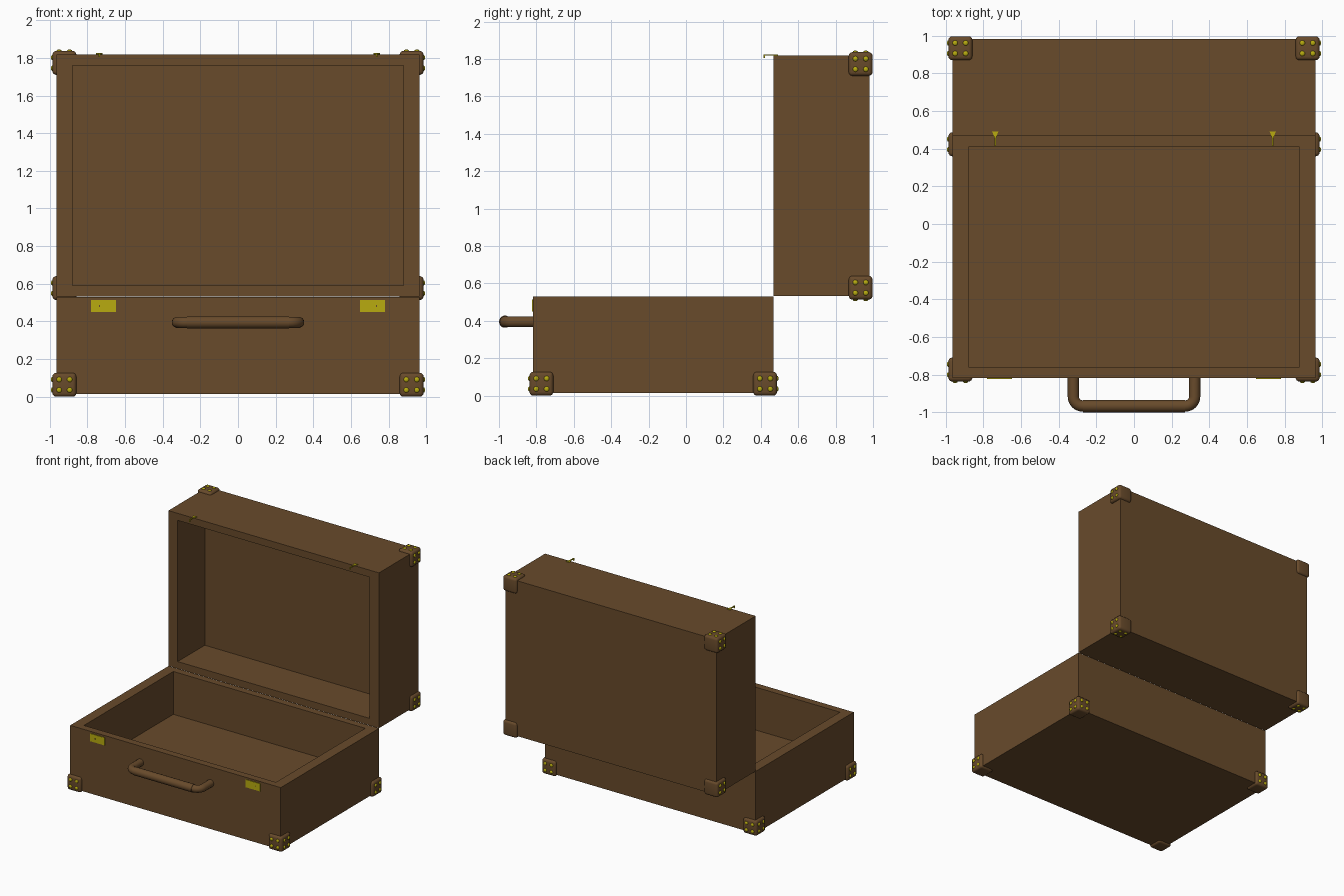
import bpy
import bmesh
from math import radians
from mathutils import Matrix, Vector

cube = bpy.data.objects.get("Cube")
if cube:
    bpy.data.objects.remove(cube, do_unlink=True)


def material(name, colour):
    m = bpy.data.materials.new(name)
    m.use_nodes = True
    m.diffuse_color = colour
    m.node_tree.nodes["Principled BSDF"].inputs["Base Color"].default_value = colour
    return m


LEATHER = material("brown leather", (0.138, 0.069, 0.024, 1))
BRASS = material("yellow brass", (0.48, 0.41, 0.005, 1))


def finish(name, bm, mat, smooth=False):
    bmesh.ops.recalc_face_normals(bm, faces=bm.faces[:])
    mesh = bpy.data.meshes.new(name)
    bm.to_mesh(mesh)
    bm.free()
    mesh.materials.append(mat)
    obj = bpy.data.objects.new(name, mesh)
    bpy.context.collection.objects.link(obj)
    if smooth:
        bpy.ops.object.select_all(action='DESELECT')
        obj.select_set(True)
        bpy.context.view_layer.objects.active = obj
        bpy.ops.object.shade_smooth_by_angle(angle=radians(40))
    return obj


def add_box(bm, centre, size):
    m = Matrix.Translation(centre) @ Matrix.Diagonal((*size, 1))
    return bmesh.ops.create_cube(bm, size=1, matrix=m)["verts"]


HALF_X, HALF_Y, HEIGHT = 0.965, 0.6435, 0.515
CORNER = Vector((0.922, 0.598, 0.0485))
CORNER_SIZE = 0.127


def tray(name, place):
    """Open half of the case: hollow shell, rounded corner guards and rivets."""
    # Shell with a recessed compartment
    bm = bmesh.new()
    add_box(bm, (0, 0, HEIGHT / 2), (HALF_X * 2, HALF_Y * 2, HEIGHT))
    bm.faces.ensure_lookup_table()
    top = max(bm.faces, key=lambda f: f.calc_center_median().z)
    bmesh.ops.inset_individual(bm, faces=[top], thickness=0.05)
    for v in top.verts:
        v.co.x = 0.88 if v.co.x > 0 else -0.88
        v.co.y = 0.585 if v.co.y > 0 else -0.585
    floor = bmesh.ops.extrude_discrete_faces(bm, faces=[top])["faces"][0]
    bmesh.ops.translate(bm, verts=floor.verts[:], vec=(0, 0, -0.355))
    bm.transform(place)
    finish(name + "_shell", bm, LEATHER)

    # Corner guards and their rivets
    guards, rivets = bmesh.new(), bmesh.new()
    for sx in (-1, 1):
        for sy in (-1, 1):
            c = Vector((CORNER.x * sx, CORNER.y * sy, CORNER.z))
            add_box(guards, c, (CORNER_SIZE,) * 3)
            for out, along in (((sx, 0, 0), (0, 1, 0)), ((0, sy, 0), (1, 0, 0))):
                for a in (-1, 1):
                    for b in (-1, 1):
                        p = c + Vector(out) * CORNER_SIZE / 2
                        p += Vector(along) * a * 0.028 + Vector((0, 0, b * 0.028))
                        scale = [0.6 if o else 1 for o in out]
                        bmesh.ops.create_uvsphere(
                            rivets, u_segments=12, v_segments=8, radius=0.014,
                            matrix=Matrix.Translation(p) @ Matrix.Diagonal((*scale, 1)))
    bmesh.ops.bevel(guards, geom=guards.edges[:], offset=0.02, segments=4,
                    profile=0.5, affect='EDGES')
    guards.transform(place)
    rivets.transform(place)
    finish(name + "_corner_guards", guards, LEATHER, True)
    finish(name + "_rivets", rivets, BRASS, True)


tray("base", Matrix.Translation((0, -0.175, 0.015)))
tray("lid", Matrix.Translation((0, 0.982, 1.175)) @ Matrix.Rotation(radians(90), 4, 'X'))


# Carrying handle: rounded tube with a slightly thicker grip
def tube(name, points, radius):
    curve = bpy.data.curves.new(name, 'CURVE')
    curve.dimensions = '3D'
    curve.bevel_depth = radius
    curve.bevel_resolution = 5
    curve.use_fill_caps = True
    spline = curve.splines.new('POLY')
    spline.points.add(len(points) - 1)
    for p, co in zip(spline.points, points):
        p.co = (*co, 1)
        p.radius = 1
    spline.use_smooth = True
    curve.materials.append(LEATHER)
    obj = bpy.data.objects.new(name, curve)
    bpy.context.collection.objects.link(obj)


side = [Vector((0.322, -0.81, 0.395))]
for i in range(7):
    turn = Matrix.Rotation(radians(-15 * i), 3, 'Z')
    side.append(Vector((0.272, -0.917, 0.395)) + turn @ Vector((0.05, 0, 0)))
mirrored = [Vector((-p.x, p.y, p.z)) for p in reversed(side)]
tube("handle", side + mirrored, 0.03)
tube("handle_grip", [(-0.27, -0.967, 0.395), (0.27, -0.967, 0.395)], 0.033)

# Latch plates, keyholes and hooks, one set per side
for s, label in ((1, "left"), (-1, "right")):
    bm = bmesh.new()
    add_box(bm, (s * 0.714, -0.8195, 0.482), (0.133, 0.008, 0.064))
    finish(label + "_latch_plate", bm, BRASS)

    bm = bmesh.new()
    add_box(bm, (s * 0.735, -0.8235, 0.482), (0.006, 0.002, 0.01))
    finish(label + "_keyhole", bm, LEATHER)

    bm = bmesh.new()
    wedge = add_box(bm, (s * 0.737, 0.475, 1.821), (0.034, 0.035, 0.007))
    for v in wedge:
        if v.co.y < 0.475:
            v.co.x = s * 0.737 + (v.co.x - s * 0.737) * 0.25
    add_box(bm, (s * 0.737, 0.438, 1.821), (0.007, 0.045, 0.007))
    add_box(bm, (s * 0.737, 0.419, 1.814), (0.009, 0.009, 0.018))
    finish(label + "_latch_hook", bm, BRASS)
